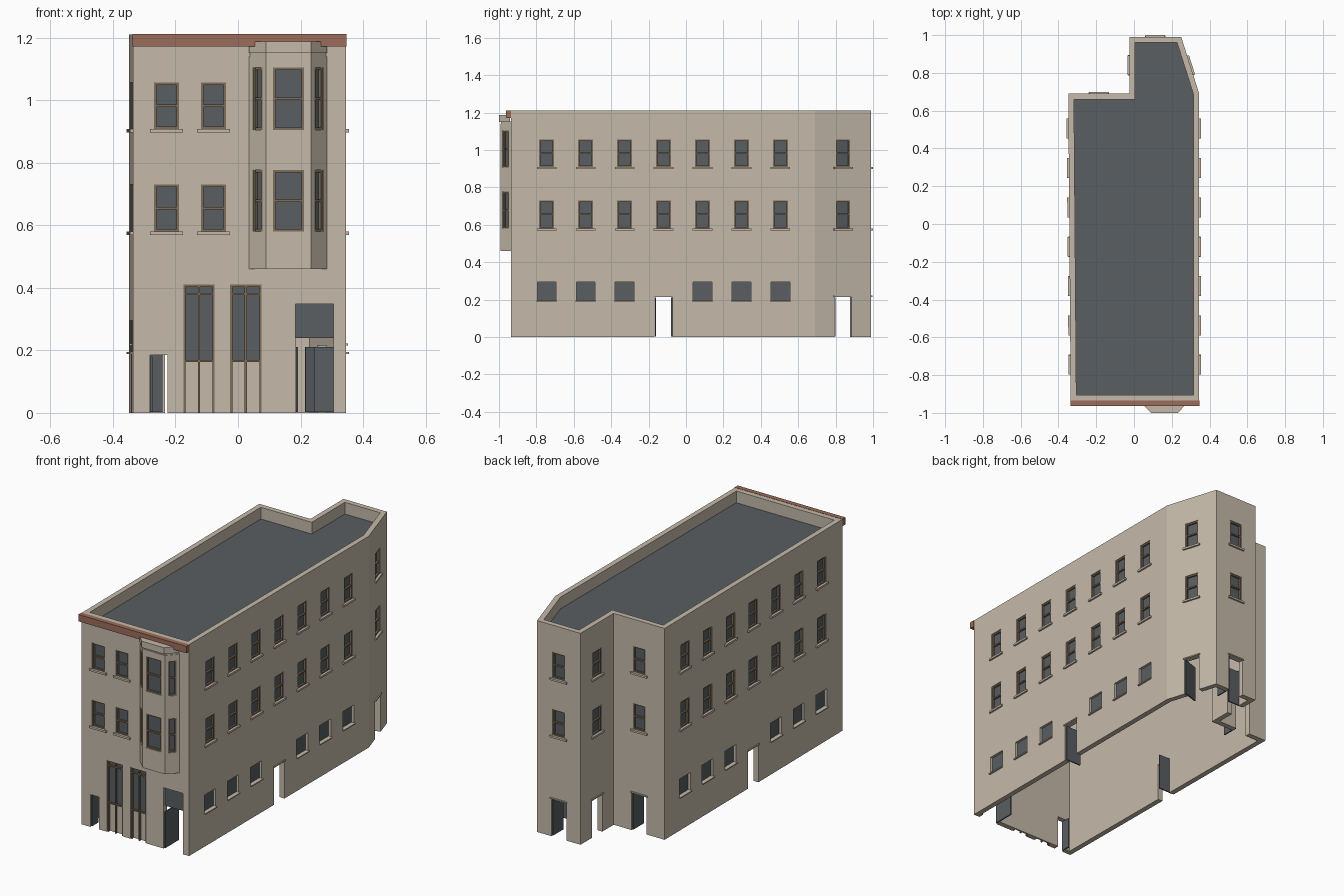
import bpy, bmesh
from mathutils import Matrix, Vector

cube = bpy.data.objects.get("Cube")
if cube:
    bpy.data.objects.remove(cube, do_unlink=True)


def material(name, rgb):
    m = bpy.data.materials.new(name)
    m.use_nodes = True
    m.diffuse_color = (*rgb, 1)
    m.node_tree.nodes["Principled BSDF"].inputs["Base Color"].default_value = (*rgb, 1)
    return m


STONE = material("beige stone", (0.56, 0.49, 0.40))
SLATE = material("dark slate", (0.10, 0.112, 0.12))
WOOD = material("brown wood", (0.21, 0.155, 0.10))
BRICK = material("red brown trim", (0.33, 0.15, 0.10))

# Plans, counter-clockwise so each edge runs left to right seen from outside
PLAN = [Vector(p) for p in ((-0.335, -0.935), (0.345, -0.935), (0.345, 0.69),
                            (0.25, 0.99), (-0.025, 0.99), (-0.025, 0.69), (-0.348, 0.69))]
BAY = [Vector(p) for p in ((0.035, -0.935), (0.09, -0.993), (0.233, -0.993), (0.285, -0.935))]
WALL = 0.03
parts = {}


def part(name):
    return parts.setdefault(name, bmesh.new())


def normal(a, b):
    u = (b - a).normalized()
    return Vector((u.y, -u.x))


def inset(plan, d):
    """Move every edge of the plan inward by d."""
    out = []
    for i, p in enumerate(plan):
        n1 = normal(plan[i - 1], p)
        n2 = normal(p, plan[(i + 1) % len(plan)])
        out.append(p - (n1 + n2) * d / (1 + n1.dot(n2)))
    return out


def prism(name, plan, z0, z1):
    bm = part(name)
    low = [bm.verts.new((*p, z0)) for p in plan]
    high = [bm.verts.new((*p, z1)) for p in plan]
    bm.faces.new(low[::-1])
    bm.faces.new(high)
    for i in range(len(plan)):
        j = (i + 1) % len(plan)
        bm.faces.new((low[i], low[j], high[j], high[i]))


def spot(plan, edge, d=None):
    """Frame on a wall: x along it, y outward, z up; d is measured from the left end."""
    a, b = plan[edge], plan[(edge + 1) % len(plan)]
    u, n = (b - a).normalized(), normal(a, b)
    o = a + u * ((b - a).length / 2 if d is None else d)
    return Matrix(((u.x, n.x, 0, o.x), (u.y, n.y, 0, o.y), (0, 0, 1, 0), (0, 0, 0, 1)))


def box(name, at, u0, u1, n0, n1, z0, z1):
    m = (at @ Matrix.Translation(((u0 + u1) / 2, (n0 + n1) / 2, (z0 + z1) / 2))
         @ Matrix.Diagonal((u1 - u0, n1 - n0, z1 - z0, 1)))
    res = bmesh.ops.create_cube(part(name), size=1, matrix=m)
    faces = list({f for v in res["verts"] for f in v.link_faces})
    bmesh.ops.recalc_face_normals(part(name), faces=faces)


def frame(at, w, z0, z1, t, rails=(), mullions=()):
    """Timber surround with optional cross bars."""
    for s in (-1, 1):
        c = s * (w - t) / 2
        box("window_frames", at, c - t / 2, c + t / 2, -0.016, -0.003, z0, z1)
    for z in (z1 - t / 2, *rails):
        box("window_frames", at, -w / 2, w / 2, -0.016, -0.004, z - t / 2, z + t / 2)
    for u in mullions:
        box("window_frames", at, u - t / 2, u + t / 2, -0.016, -0.005, z0, z1)


def glazing(at, w, z0, z1):
    box("window_glass", at, -w / 2, w / 2, -0.0215, -0.014, z0, z1)


def sill(at, w, z, t=0.011):
    box("window_sills", at, -w / 2, w / 2, -0.018, 0.01, z - t, z)


def sash(at, w, z0, z1, cutter="wall_cutter", with_sill=True):
    box(cutter, at, -w / 2, w / 2, -0.02, 0.02, z0, z1)
    glazing(at, w, z0, z1)
    frame(at, w, z0, z1, 0.008, rails=(z0 + 0.004, (z0 + z1) / 2))
    if with_sill:
        sill(at, w + 0.025, z0)


def low_window(at):
    box("wall_cutter", at, -0.05, 0.05, -0.02, 0.02, 0.192, 0.295)
    glazing(at, 0.1, 0.192, 0.295)
    sill(at, 0.106, 0.194, 0.006)


def doorway(at, w, h, leaf_h=None):
    """Clear opening with a leaf swung inward on its left jamb."""
    box("wall_cutter", at, -w / 2, w / 2, -0.06, 0.02, -0.1, h)
    box("open_doors", at, -w / 2 + 0.001, -w / 2 + 0.008, -w - 0.005, -0.006, 0.003, leaf_h or h - 0.004)


def lintel(at, w, h):
    box("door_lintels", at, -w / 2 - 0.006, w / 2 + 0.006, -0.01, 0.006, h, h + 0.007)


# Masonry shell, roof deck and hollow interior
prism("building_walls", PLAN, 0, 1.21)
prism("interior_cutter", inset(PLAN, WALL), -0.1, 1.1)
prism("roof_cutter", inset(PLAN, WALL), 1.14, 1.4)
prism("roof_deck", inset(PLAN, WALL), 1.137, 1.143)

# Long side walls
FLOORS = ((0.58, 0.73), (0.908, 1.057))
for i in range(7):
    y = -0.745 + i * 0.2083
    for at in (spot(PLAN, 1, y + 0.935), spot(PLAN, 6, 0.69 - y)):
        for z0, z1 in FLOORS:
            sash(at, 0.08, z0, z1)
        if i == 3:
            doorway(at, 0.095, 0.215)
            lintel(at, 0.095, 0.215)
        else:
            low_window(at)

# Rear walls: one window per floor over a door
for edge in (2, 3, 4, 5):
    at = spot(PLAN, edge)
    for z0, z1 in FLOORS:
        sash(at, 0.08, z0, z1)
    doorway(at, 0.095, 0.215)
    lintel(at, 0.095, 0.215)

# Front wall
for x in (-0.229, -0.078):
    for z0, z1 in FLOORS:
        sash(spot(PLAN, 0, x + 0.335), 0.08, z0, z1)
for x in (-0.125, 0.025):
    at = spot(PLAN, 0, x + 0.335)
    box("wall_cutter", at, -0.05, 0.05, -0.02, 0.02, -0.1, 0.41)
    glazing(at, 0.1, 0.165, 0.41)
    frame(at, 0.1, 0, 0.41, 0.007, rails=(0.166, 0.38), mullions=(0,))
doorway(spot(PLAN, 0, 0.082), 0.056, 0.185)
at = spot(PLAN, 0, 0.58)
doorway(at, 0.122, 0.348, 0.21)
glazing(at, 0.122, 0.24, 0.348)

# Bay window with its cap
prism("bay_window", BAY, 0.46, 1.14)
prism("bay_neck", [p + Vector((0, 0.004)) for p in BAY], 1.14, 1.151)
prism("bay_cap", [p + Vector((0, -0.007)) for p in BAY], 1.15, 1.187)
for z0, z1 in ((0.58, 0.777), (0.905, 1.105)):
    for edge, w in ((0, 0.044), (1, 0.1), (2, 0.044)):
        sash(spot(BAY, edge), w, z0, z1, "bay_cutter", False)

# Front cornice
box("front_cornice", Matrix(), -0.337, 0.347, -0.963, -0.9355, 1.172, 1.211)

# Turn the parts into objects
COLOURS = {"roof_deck": SLATE, "window_glass": SLATE, "open_doors": SLATE,
           "window_frames": WOOD, "front_cornice": BRICK}
objects = {}
for name, bm in parts.items():
    mesh = bpy.data.meshes.new(name)
    bm.to_mesh(mesh)
    bm.free()
    mesh.materials.append(COLOURS.get(name, STONE))
    ob = objects[name] = bpy.data.objects.new(name, mesh)
    bpy.context.scene.collection.objects.link(ob)

# Cut the openings, then drop the cutters
CUTS = {"building_walls": ("interior_cutter", "roof_cutter", "wall_cutter"),
        "bay_window": ("bay_cutter",)}
for target, cutters in CUTS.items():
    ob = objects[target]
    for c in cutters:
        mod = ob.modifiers.new(c, "BOOLEAN")
        mod.operation, mod.solver, mod.object = "DIFFERENCE", "EXACT", objects[c]
    bpy.context.view_layer.update()
    graph = bpy.context.evaluated_depsgraph_get()
    cut = bpy.data.meshes.new_from_object(ob.evaluated_get(graph))
    ob.modifiers.clear()
    ob.data = cut
    for c in cutters:
        bpy.data.objects.remove(objects[c], do_unlink=True)
